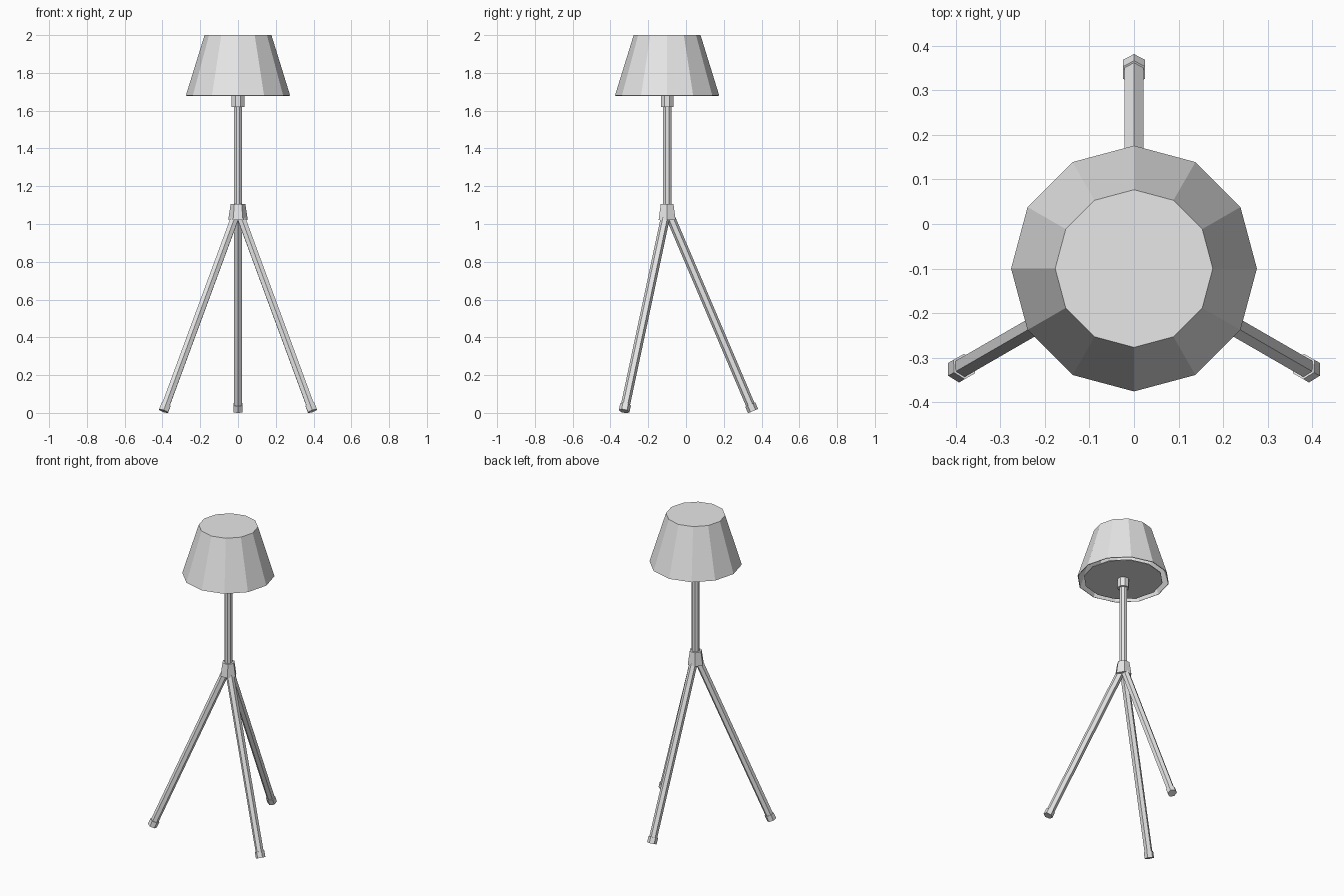
import bpy, bmesh, math
from mathutils import Vector, Matrix

cube = bpy.data.objects.get("Cube")
if cube:
    bpy.data.objects.remove(cube, do_unlink=True)

AXIS = Vector((0, -0.1, 0))  # the pole stands forward of the centre

grey = bpy.data.materials.new("light_grey")
grey.use_nodes = True
grey.diffuse_color = (0.8, 0.8, 0.8, 1)
grey.node_tree.nodes["Principled BSDF"].inputs["Base Color"].default_value = (0.8, 0.8, 0.8, 1)


def frustum(name, sides, start, end, r_start, r_end, turn=0.0, open_start=False):
    """Flat-sided tube from start to end, placed relative to the pole axis."""
    start, end = Vector(start), Vector(end)
    along = end - start
    bm = bmesh.new()
    bmesh.ops.create_cone(bm, cap_ends=True, segments=sides, radius1=r_start,
                          radius2=r_end, depth=along.length,
                          matrix=Matrix.Rotation(math.radians(turn), 4, 'Z'))
    if open_start:
        cap = min(bm.faces, key=lambda f: f.calc_center_median().z)
        bmesh.ops.delete(bm, geom=[cap], context='FACES_ONLY')
    # tilt in the x-z plane so the cross-section keeps its orientation
    tilt = math.atan2(along.x, along.z)
    place = Matrix.Translation(AXIS + (start + end) / 2) @ Matrix.Rotation(tilt, 4, 'Y')
    bmesh.ops.transform(bm, matrix=place, verts=bm.verts)
    mesh = bpy.data.meshes.new(name)
    bm.to_mesh(mesh)
    bm.free()
    mesh.materials.append(grey)
    obj = bpy.data.objects.new(name, mesh)
    bpy.context.collection.objects.link(obj)
    return obj


def swing(obj, degrees):
    """Turn a part around the pole axis."""
    obj.data.transform(Matrix.Translation(AXIS)
                       @ Matrix.Rotation(math.radians(degrees), 4, 'Z')
                       @ Matrix.Translation(-AXIS))


# Shade: thin open-bottomed shell with a diffuser disc inside its mouth
shade = frustum("shade", 12, (0, 0, 1.68), (0, 0, 2), 0.276, 0.177, open_start=True)
shell = shade.modifiers.new("thickness", 'SOLIDIFY')
shell.thickness = 0.004
shell.offset = -1
frustum("diffuser", 12, (0, 0, 1.68), (0, 0, 1.685), 0.237, 0.237)

# Pole, socket and hub
frustum("pole", 8, (0, 0, 1.06), (0, 0, 1.64), 0.024, 0.024, 22.5)
frustum("socket", 8, (0, 0, 1.62), (0, 0, 1.68), 0.036, 0.036, 22.5)
frustum("hub", 6, (0, 0, 1.02), (0, 0, 1.105), 0.052, 0.039, 30)

# Three splayed legs, each with a slightly wider foot cap
top = Vector((0.012, 0, 1.05))
tip = Vector((0.455, 0, 0.0095))
ankle = tip.lerp(top, 0.034)
for name, angle in (("back", 90), ("right", 210), ("left", 330)):
    swing(frustum(name + "_leg", 6, tip.lerp(top, 0.01), top, 0.024, 0.024, 30), angle)
    swing(frustum(name + "_foot", 6, tip, ankle, 0.029, 0.029, 30), angle)
